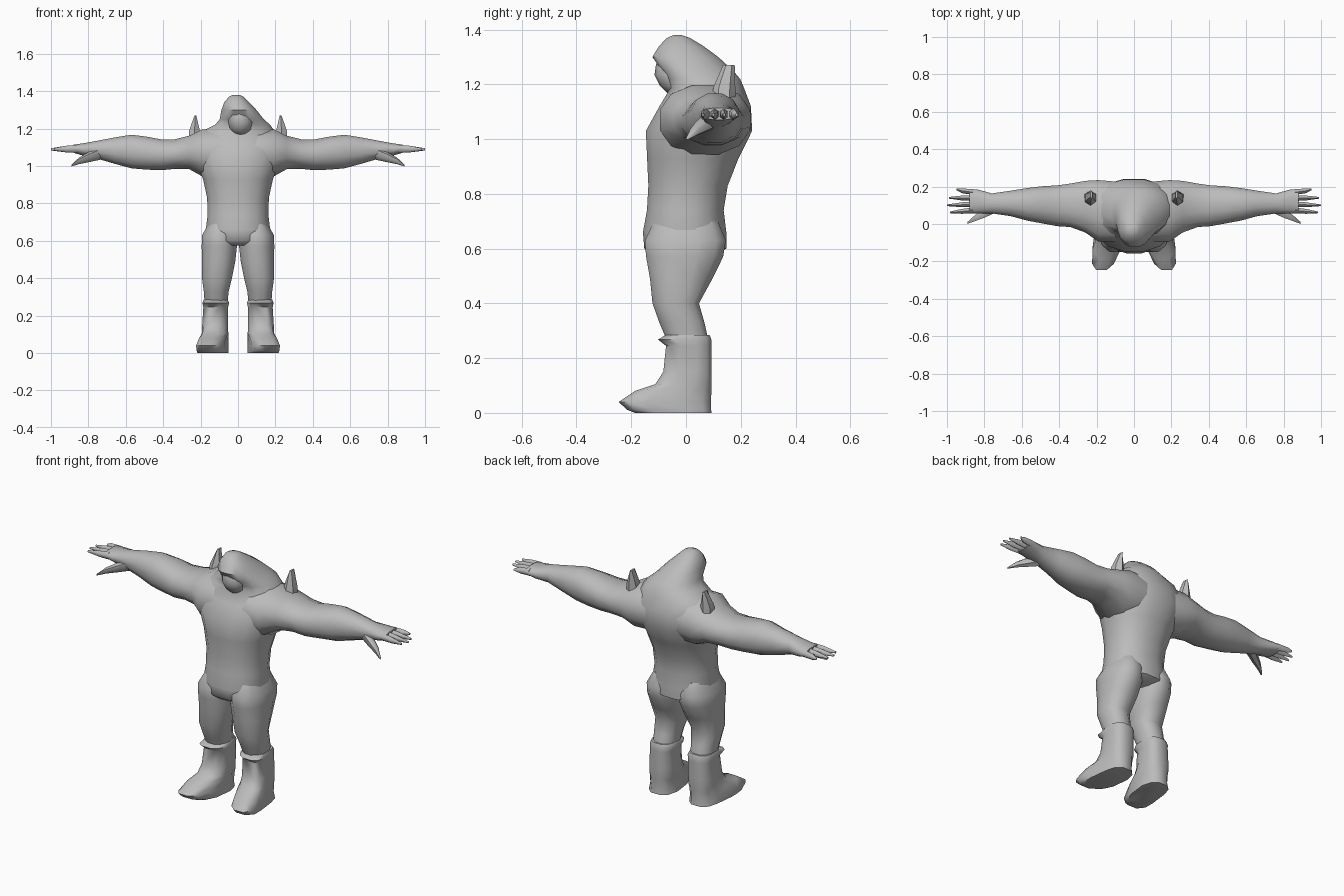
import bpy, bmesh, math

grey = bpy.data.materials.new("stone grey")
grey.diffuse_color = (0.5, 0.5, 0.5, 1)


def loft(name, axis, rings, sides=12, power=2.0, mirror=1, splay=0.0, angle=60):
    """Skin rounded sections. Ring = position on axis, then min/max of the two other axes."""
    bm = bmesh.new()
    loops = []
    for pos, a0, a1, b0, b1 in rings:
        loop = []
        for i in range(sides):
            t = 2 * math.pi * (i + 0.5) / sides
            c, s = math.cos(t), math.sin(t)
            a = (a0 + a1) / 2 + (a1 - a0) / 2 * math.copysign(abs(c) ** (2 / power), c)
            b = (b0 + b1) / 2 + (b1 - b0) / 2 * math.copysign(abs(s) ** (2 / power), s)
            x, y, z = (a, b, pos) if axis == 'Z' else (pos, a, b)
            x += splay * max(0, -y - 0.05)
            loop.append(bm.verts.new((x * mirror, y, z)))
        loops.append(loop)
    for lo, hi in zip(loops, loops[1:]):
        for i in range(sides):
            j = (i + 1) % sides
            bm.faces.new((lo[i], lo[j], hi[j], hi[i]))
    bm.faces.new(loops[0])
    bm.faces.new(loops[-1])
    bmesh.ops.recalc_face_normals(bm, faces=bm.faces)
    mesh = bpy.data.meshes.new(name)
    bm.to_mesh(mesh)
    bm.free()
    mesh.materials.append(grey)
    ob = bpy.data.objects.new(name, mesh)
    bpy.context.collection.objects.link(ob)
    bpy.ops.object.select_all(action='DESELECT')
    ob.select_set(True)
    bpy.context.view_layer.objects.active = ob
    bpy.ops.object.shade_smooth_by_angle(angle=math.radians(angle))
    return ob


# Torso running up into the hunched, hooded head
loft("torso_and_hood", 'Z', [
    (0.575, -0.11, 0.11, -0.12, 0.10),
    (0.60, -0.165, 0.165, -0.155, 0.15),
    (0.66, -0.175, 0.175, -0.16, 0.15),
    (0.74, -0.165, 0.165, -0.145, 0.14),
    (0.83, -0.168, 0.168, -0.14, 0.155),
    (0.93, -0.19, 0.19, -0.145, 0.195),
    (1.03, -0.23, 0.23, -0.15, 0.245),
    (1.12, -0.24, 0.24, -0.10, 0.24),
    (1.185, -0.20, 0.20, -0.06, 0.215),
    (1.22, -0.125, 0.175, -0.07, 0.20),
    (1.25, -0.10, 0.14, -0.09, 0.175),
    (1.30, -0.09, 0.10, -0.125, 0.12),
    (1.34, -0.075, 0.06, -0.10, 0.065),
    (1.37, -0.05, 0.03, -0.07, 0.015),
    (1.38, -0.03, 0.01, -0.045, -0.015)], sides=16, power=2.25)

# Face under the hood
loft("face", 'Z', [
    (1.165, -0.02, 0.05, -0.065, 0.0),
    (1.195, -0.045, 0.07, -0.095, 0.02),
    (1.235, -0.055, 0.08, -0.115, 0.02),
    (1.27, -0.055, 0.07, -0.11, 0.02),
    (1.31, -0.05, 0.05, -0.10, 0.02)], sides=10)

for m, side in ((-1, "right"), (1, "left")):
    # Leg
    loft(side + "_leg", 'Z', [
        (0.70, 0.03, 0.155, -0.12, 0.12),
        (0.63, 0.003, 0.195, -0.155, 0.15),
        (0.57, 0.003, 0.197, -0.15, 0.14),
        (0.49, 0.012, 0.195, -0.135, 0.10),
        (0.40, 0.03, 0.195, -0.125, 0.05),
        (0.33, 0.048, 0.185, -0.10, 0.07),
        (0.26, 0.055, 0.18, -0.07, 0.085)], power=2.3, mirror=m)

    # Boot with flared cuff and outward toe
    loft(side + "_boot", 'Z', [
        (0.285, 0.055, 0.185, -0.075, 0.088),
        (0.268, 0.045, 0.192, -0.105, 0.095),
        (0.245, 0.052, 0.187, -0.075, 0.095),
        (0.15, 0.052, 0.193, -0.085, 0.096),
        (0.105, 0.05, 0.195, -0.115, 0.096),
        (0.08, 0.05, 0.197, -0.19, 0.096),
        (0.04, 0.05, 0.20, -0.25, 0.096),
        (0.012, 0.048, 0.205, -0.22, 0.096),
        (0.0, 0.048, 0.205, -0.19, 0.096)], power=2.8, mirror=m, splay=0.25, angle=50)

    # Arm, from inside the chest to the palm
    loft(side + "_arm", 'X', [
        (0.08, -0.10, 0.23, 0.94, 1.20),
        (0.19, -0.10, 0.24, 0.94, 1.20),
        (0.26, -0.05, 0.235, 0.98, 1.165),
        (0.34, -0.02, 0.22, 0.982, 1.145),
        (0.41, -0.015, 0.21, 0.975, 1.145),
        (0.49, 0.00, 0.205, 0.978, 1.16),
        (0.57, 0.015, 0.195, 0.985, 1.17),
        (0.66, 0.04, 0.18, 1.01, 1.155),
        (0.76, 0.055, 0.165, 1.04, 1.135),
        (0.83, 0.055, 0.185, 1.055, 1.122),
        (0.88, 0.055, 0.19, 1.07, 1.115)], power=2.2, mirror=m)

    # Four tapering fingers
    for n, (y, tip_y, tip_x) in enumerate([(0.073, 0.062, 0.985), (0.106, 0.10, 1.0),
                                           (0.138, 0.14, 0.99), (0.17, 0.186, 0.95)]):
        mid = (y + tip_y) / 2
        loft(f"{side}_finger_{n + 1}", 'X', [
            (0.86, y - 0.017, y + 0.017, 1.07, 1.113),
            (0.92, mid - 0.015, mid + 0.015, 1.073, 1.108),
            (tip_x, tip_y - 0.005, tip_y + 0.005, 1.083, 1.095)], sides=6, mirror=m)

    # Thumb pointing forward and down
    loft(side + "_thumb", 'X', [
        (0.73, 0.06, 0.13, 1.035, 1.11),
        (0.80, 0.03, 0.085, 1.02, 1.075),
        (0.85, 0.013, 0.05, 1.01, 1.045),
        (0.89, 0.0, 0.012, 0.998, 1.008)], sides=6, mirror=m)

    # Shoulder spike, ridged at the tip
    loft(side + "_shoulder_spike", 'Z', [
        (1.14, 0.195, 0.27, 0.095, 0.18),
        (1.19, 0.20, 0.265, 0.10, 0.18),
        (1.27, 0.222, 0.234, 0.135, 0.178)], sides=6, mirror=m, angle=40)
